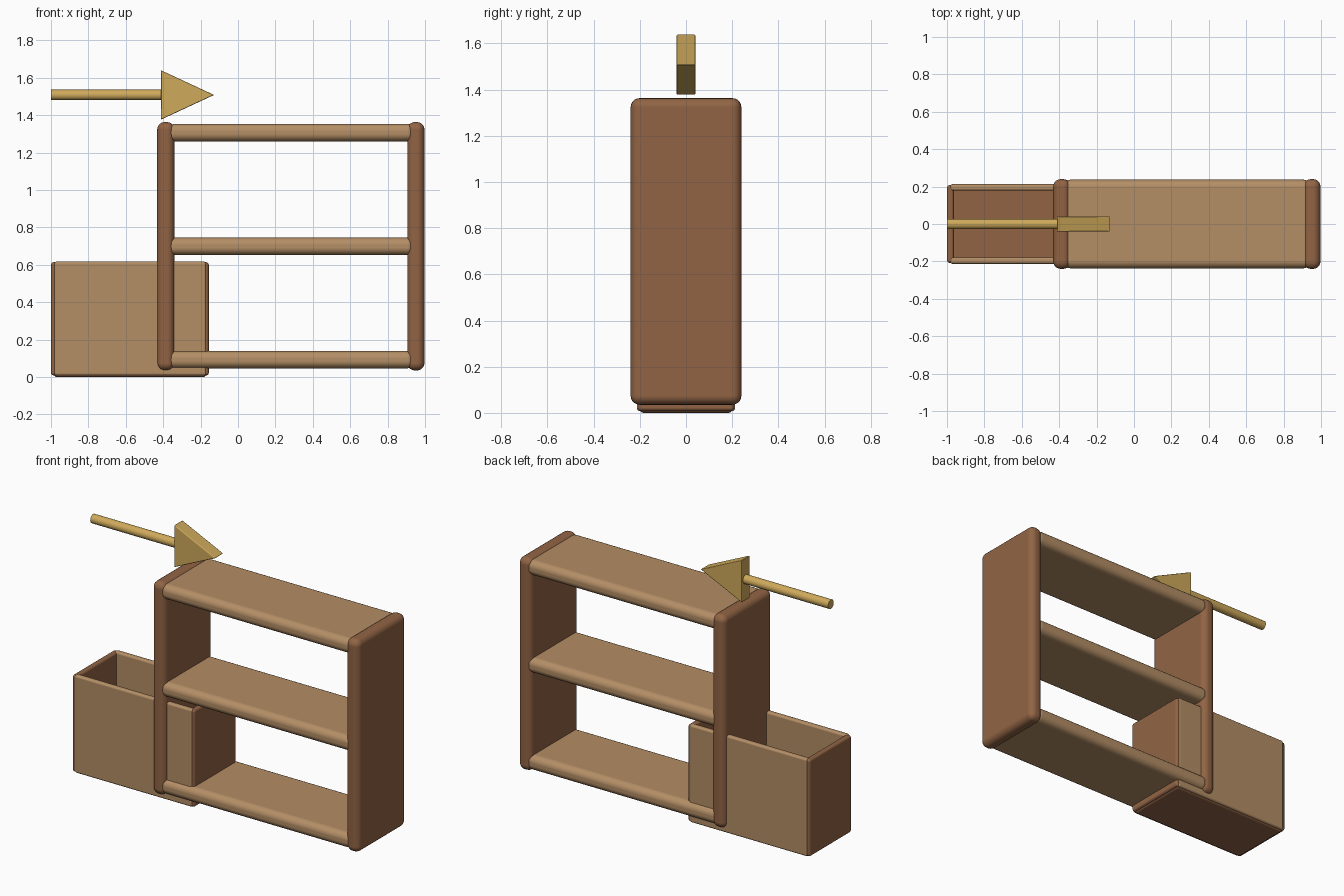
import bpy, bmesh, math

if "Cube" in bpy.data.objects:
    bpy.data.objects.remove(bpy.data.objects["Cube"])


def material(name, rgb):
    m = bpy.data.materials.new(name)
    m.diffuse_color = (*rgb, 1)
    m.use_nodes = True
    m.node_tree.nodes["Principled BSDF"].inputs["Base Color"].default_value = m.diffuse_color
    return m


LIGHT = material("light_wood", (0.456, 0.271, 0.133))
DARK = material("dark_wood", (0.284, 0.127, 0.058))
GOLD = material("gold", (0.62, 0.40, 0.105))


def finish(name, bm, mat, bevel=0, segments=4):
    bmesh.ops.recalc_face_normals(bm, faces=bm.faces)
    me = bpy.data.meshes.new(name)
    bm.to_mesh(me)
    bm.free()
    ob = bpy.data.objects.new(name, me)
    bpy.context.collection.objects.link(ob)
    me.materials.append(mat)
    if bevel:
        mod = ob.modifiers.new("rounding", 'BEVEL')
        mod.width = bevel
        mod.segments = segments
        mod.limit_method = 'ANGLE'
        mod.harden_normals = True
    bpy.ops.object.select_all(action='DESELECT')
    bpy.context.view_layer.objects.active = ob
    ob.select_set(True)
    bpy.ops.object.shade_smooth_by_angle(angle=math.radians(35))
    return ob


def board(name, x, y, z, mat, bevel, segments=5):
    """Rounded box given by its (min, max) range on each axis."""
    bm = bmesh.new()
    bmesh.ops.create_cube(bm, size=1)
    for v in bm.verts:
        v.co = [r[0] + (c + 0.5) * (r[1] - r[0]) for c, r in zip(v.co, (x, y, z))]
    return finish(name, bm, mat, bevel, segments)


# Bookcase uprights
for side, x0 in (("left", -0.432), ("right", 0.905)):
    board(side + "_upright", (x0, x0 + 0.092), (-0.24, 0.24), (0.035, 1.363), DARK, 0.04)

# Bookcase shelves, ends tucked into the uprights
for level, z0 in (("bottom", 0.046), ("middle", 0.652), ("top", 1.26)):
    board(level + "_shelf", (-0.38, 0.945), (-0.237, 0.237), (z0, z0 + 0.093), LIGHT, 0.04)

# Open box: floor, dark ends, light long walls
board("box_floor", (-0.985, -0.17), (-0.2, 0.2), (0.0, 0.035), DARK, 0.015, 3)
for side, x0 in (("left", -1.0), ("right", -0.193)):
    board(f"box_{side}_end", (x0, x0 + 0.037), (-0.208, 0.208), (0.008, 0.614), DARK, 0.015, 3)
for side, y0 in (("front", -0.213), ("back", 0.178)):
    board(f"box_{side}_wall", (-0.983, -0.17), (y0, y0 + 0.035), (0.008, 0.617), LIGHT, 0.013, 3)

# Arrow shaft: cylinder along x
bm = bmesh.new()
bmesh.ops.create_cone(bm, cap_ends=True, segments=32, radius1=0.028, radius2=0.028, depth=0.61)
for v in bm.verts:
    v.co = (v.co.z - 0.695, v.co.y, v.co.x + 1.508)
finish("arrow_shaft", bm, GOLD)

# Arrow head: flat triangular prism
bm = bmesh.new()
tri = [(-0.412, 1.376), (-0.128, 1.508), (-0.412, 1.64)]
face = bm.faces.new([bm.verts.new((x, -0.041, z)) for x, z in tri])
ext = bmesh.ops.extrude_face_region(bm, geom=[face])
for v in ext["geom"]:
    if isinstance(v, bmesh.types.BMVert):
        v.co.y = 0.041
finish("arrow_head", bm, GOLD, 0.005, 2)
